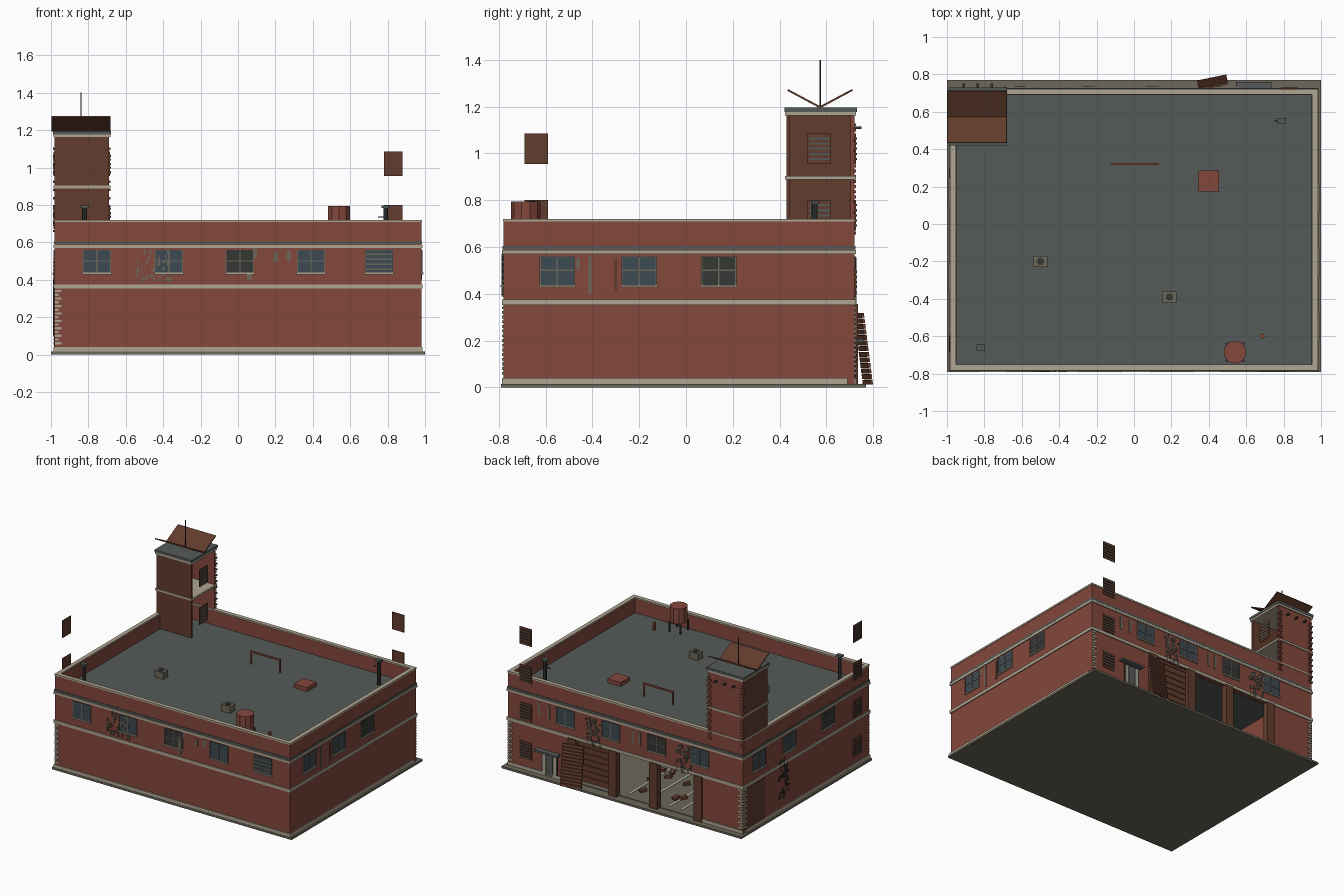
import bpy, bmesh, math, random
from mathutils import Matrix, Vector, Euler

random.seed(4)
cube = bpy.data.objects.get("Cube")
if cube:
    bpy.data.objects.remove(cube)


def material(name, *rgb):
    m = bpy.data.materials.new(name)
    m.use_nodes = True
    m.diffuse_color = (*rgb, 1)
    bsdf = next(n for n in m.node_tree.nodes if n.type == "BSDF_PRINCIPLED")
    bsdf.inputs["Base Color"].default_value = (*rgb, 1)
    bsdf.inputs["Roughness"].default_value = 0.9
    return m


BRICK = material("red brick", .23, .065, .045)
BROWN = material("rusty brown", .12, .045, .026)
STONE = material("pale stone", .43, .38, .29)
CONCRETE = material("dirty concrete", .15, .135, .1)
ROOFING = material("grey roofing", .09, .102, .095)
GLASS = material("dull glass", .045, .069, .084)
METAL = material("dark metal", .035, .038, .036)
PAINT = material("floor paint", .6, .6, .54)


def finish(name, mat, bm):
    mesh = bpy.data.meshes.new(name)
    bm.to_mesh(mesh)
    bm.free()
    mesh.materials.append(mat)
    ob = bpy.data.objects.new(name, mesh)
    bpy.context.collection.objects.link(ob)
    return ob


def boxes(name, mat, items):
    """Each item is (centre, size) or (centre, size, euler)."""
    bm = bmesh.new()
    for centre, size, *rot in items:
        turn = Euler(rot[0] if rot else (0, 0, 0)).to_matrix().to_4x4()
        m = Matrix.Translation(centre) @ turn @ Matrix.Diagonal((*size, 1))
        bmesh.ops.create_cube(bm, size=1, matrix=m)
    return finish(name, mat, bm)


def cylinders(name, mat, items, sides=10):
    """Each item is (x, y, radius, bottom, top)."""
    bm = bmesh.new()
    for x, y, r, z0, z1 in items:
        bmesh.ops.create_cone(bm, cap_ends=True, segments=sides, radius1=r, radius2=r, depth=z1 - z0,
                              matrix=Matrix.Translation((x, y, (z0 + z1) / 2)))
    return finish(name, mat, bm)


def span(x0, x1, y0, y1, z0, z1):
    return ((x0 + x1) / 2, (y0 + y1) / 2, (z0 + z1) / 2), (x1 - x0, y1 - y0, z1 - z0)


X, FRONT, BACK = .98, -.78, .72
TW, TF = -.69, .43            # tower inner side and front
WALLS = {"front": (1, -1, FRONT), "back": (1, 1, BACK),
         "left": (0, -1, -X), "right": (0, 1, X), "tower": (0, 1, TW)}


def plate(wall, u, z, w, h, t=.006, out=0):
    """Box lying on a wall, u along the wall, out from its surface."""
    axis, sign, pos = WALLS[wall]
    c = pos + sign * (out + t / 2)
    return ((u, c, z), (w, t, h)) if axis else ((c, u, z), (t, w, h))


def ring(z0, z1, out=.007, thick=.03):
    x, f, b, t = X + out, FRONT - out, BACK + out, thick + out
    return [span(-x, x, f, f + t, z0, z1), span(-x, x, b - t, b, z0, z1),
            span(-x, -x + t, f + t, b - t, z0, z1), span(x - t, x, f + t, b - t, z0, z1)]


# Ground, floor and roof
boxes("ground_slab", CONCRETE, [span(-1, 1, -.79, .77, 0, .015)])
boxes("garage_floor", CONCRETE, [span(-.95, .95, -.75, .7, .015, .02)])
boxes("floor_lines", PAINT, [((x, .35, .0215), (.012, .6, .003)) for x in (.02, -.14, -.32, -.42, -.53)])
boxes("roof_slab", ROOFING, [span(-X - .004, X + .004, FRONT - .004, BACK + .004, .59, .605)])

# Brick walls, with the garage opening left in the back wall
LEFT_JAMB, RIGHT_JAMB, LINTEL = -.62, .44, .35
walls = ring(.015, .71, 0)
walls[1] = span(-X, X, .69, BACK, LINTEL, .71)
walls += [span(-X, LEFT_JAMB, .69, BACK, .015, LINTEL), span(RIGHT_JAMB, X, .69, BACK, .015, LINTEL)]
boxes("brick_walls", BRICK, walls)
boxes("stone_bands", STONE, ring(.352, .375) + ring(.57, .587))
boxes("parapet_cap", STONE, ring(.708, .72, .003, .028))
plinth = ring(.015, .04)
plinth[1] = span(-X, LEFT_JAMB, .69, BACK + .007, .015, .04)
plinth.append(span(RIGHT_JAMB, X, .69, BACK + .007, .015, .04))
boxes("plinth", STONE, plinth)

# Upper windows
layout = {"front": (-.755, -.37, .01, .39, .755), "right": (-.55, -.2, .14),
          "left": (.53, .17, -.29), "back": (.5, .12, -.26, -.62)}
glass, dark, bars, sills = [], [], [], []
for wall, places in layout.items():
    for i, u in enumerate(places):
        (dark if i == 2 else glass).append(plate(wall, u, .497, .148, .125, .004))
        sills.append(plate(wall, u, .433, .155, .009, .012))
        if wall == "front" and i == 4:
            bars += [plate(wall, u, .455 + k * .027, .15, .008, .009) for k in range(4)]
        else:
            bars += [plate(wall, u, .5, .148, .006, .007), plate(wall, u, .497, .006, .125, .007)]
            bars += [plate(wall, u + s * .073, .497, .005, .125, .007) for s in (-1, 1)]
boxes("window_glass", GLASS, glass)
boxes("broken_windows", METAL, dark)
boxes("window_bars", CONCRETE, bars)
boxes("window_sills", STONE, sills)

# Louvred panels, stacked up the corners and in the open tower side
boards, slats = [], []
for wall, u, heights in (("back", .83, (.16, .45, .735, 1.02)), ("left", -.64, (.16, .45, .735, 1.02)),
                         ("tower", .57, (.735, 1.02))):
    for z in heights:
        boards.append(plate(wall, u, z, .1, .13))
        slats += [plate(wall, u, z + k * .022, .09, .009, .004, .006) for k in range(-2, 3)]
boxes("louvre_boards", BROWN, boards)
boxes("louvre_slats", METAL, slats[:40])
boxes("tower_louvre_slats", ROOFING, slats[40:])

# Hanging stains and climbing growth
stains = [plate("front", u, z, .022, h, .004) for u, z, h in
          ((.06, .46, .13), (.09, .545, .05), (.2, .52, .05), (.27, .53, .06))]
stains += [plate("right", -.46, .53, .014, .05, .004), plate("right", -.41, .48, .014, .16, .004)]
stains += [plate("back", u, .5, .016, .1, .004) for u in (.72, .64, .3, -.06, -.12)]
boxes("wall_stains", CONCRETE, stains)
boxes("rust_stain", BROWN, [plate("right", -.3, .48, .014, .14, .004)])


def growth(wall, u, z, w, h, count=45):
    return [plate(wall, u + random.uniform(-w, w) / 2, z + random.uniform(-h, h) / 2,
                  random.uniform(.006, .014), random.uniform(.006, .03), .008) for _ in range(count)]


boxes("dry_vines", CONCRETE, growth("front", -.45, .475, .19, .17) + growth("back", .27, .45, .12, .2)
      + growth("back", -.49, .45, .12, .2))
boxes("dark_vines", METAL, growth("left", .24, .25, .12, .3))

# Corner quoins
quoins, red_quoins = [], []
for k in range(15):
    w, z = (.02 if k % 2 else .036), .06 + k * .02
    quoins += [plate("front", -X + w / 2, z, w, .012), plate("left", BACK - w / 2, z, w, .012),
               plate("back", -X + w / 2, z, w, .012), plate("back", X - w / 2, z, w, .012)]
for k in range(22):
    w, z = (.02 if k % 2 else .036), .66 + k * .022
    red_quoins += [((x, BACK, z), (w, .014, .012)) for x in (-X + .01, TW - .01)]
boxes("stone_quoins", STONE, quoins)
boxes("tower_quoins", BRICK, red_quoins)

# Garage bays: posts, shutter, fallen shutter
boxes("bay_posts", BROWN, [((x, .712, .185), (.065, .046, .34)) for x in (.44, .1, -.24, -.61)])
boxes("shutter", BROWN, [((.27, .7 + .004 * (k % 2), .055 + k * .022), (.28, .008, .021)) for k in range(14)])
lean = Euler((.13, 0, .2))
boxes("fallen_shutter", BROWN, [(Vector((.42, .758, .165)) + lean.to_matrix() @ Vector((0, 0, k * .024)),
                                 (.16, .012, .02), lean) for k in range(-6, 7)])
boxes("bay_debris", BROWN, [((random.uniform(-.55, .05), random.uniform(.2, .65), .03),
                             (.05, .03, .02), (0, .2, random.uniform(0, 3))) for _ in range(12)])

# Side door with canopy
boxes("door_frame", METAL, [plate("back", .63, .105, .13, .17)])
boxes("door", ROOFING, [plate("back", .63, .1, .055, .16, .009)])
boxes("door_sides", STONE, [plate("back", .63 + s * .042, .1, .025, .16, .009) for s in (-1, 1)])
boxes("door_canopy", ROOFING, [plate("back", .64, .2, .19, .014, .04)])

# Tower
boxes("tower_brown_walls", BROWN, [span(-X, TW, TF, TF + .015, .605, 1.165),
                                   span(-X, -X + .015, TF, BACK, .72, 1.165),
                                   plate("left", .58, .19, .24, .3, .004)])
boxes("tower_brick_wall", BRICK, [span(-X, TW, BACK - .016, BACK, .715, 1.165)])
boxes("tower_stone_floors", STONE, [span(-X - .007, TW + .007, TF - .007, BACK + .007, z, z + .015)
                                    for z in (.888, 1.162)])
boxes("tower_roof", ROOFING, [span(-X - .01, TW + .01, TF - .01, BACK + .01, 1.177, 1.195)])
boxes("tower_roof_wings", BROWN, [((-.84, .573 + s * .069, 1.234), (.316, .157, .008), (s * .49, 0, 0))
                                  for s in (-1, 1)])
boxes("tower_beams", METAL, [plate("back", x, 1.11, .012, .01, .03) for x in (-.91, -.835, -.76)])
cylinders("antenna", METAL, [(-.84, .573, .003, 1.195, 1.4)], 6)

# Rooftop water tank on legs
cylinders("water_tank", BRICK, [(.54, -.685, .062, .68, .795)])
cylinders("tank_legs", METAL, [(.54 + a * .045, -.685 + b * .045, .007, .605, .68)
                               for a in (-1, 1) for b in (-1, 1)], 6)

# Rooftop hatch, frame, vents and pipes
boxes("roof_hatch", BRICK, [((.4, .23, .62), (.11, .11, .03))])
boxes("pipe_frame", BRICK, [((.005, .32, .7), (.25, .01, .012))]
      + [((x, .32, .65), (.01, .01, .09)) for x in (-.115, .125)])
vents = ((-.5, -.2), (.19, -.39))
boxes("roof_vents", CONCRETE, [((x, y, .63), (.075, .058, .05)) for x, y in vents])
cylinders("vent_fans", METAL, [(x, y, .02, .655, .66) for x, y in vents])
cylinders("vent_pipe", BRICK, [(.685, -.6, .014, .605, .66)])
poles = ((.79, .55), (-.82, -.66))
cylinders("roof_chimneys", METAL, [(x, y, .013, .605, .79) for x, y in poles], 8)
boxes("chimney_caps", ROOFING, [((x, y, .79), (.045, .032, .012)) for x, y in poles])
boxes("chimney_brackets", METAL, [((.77, .55, .735), (.045, .006, .006))])
